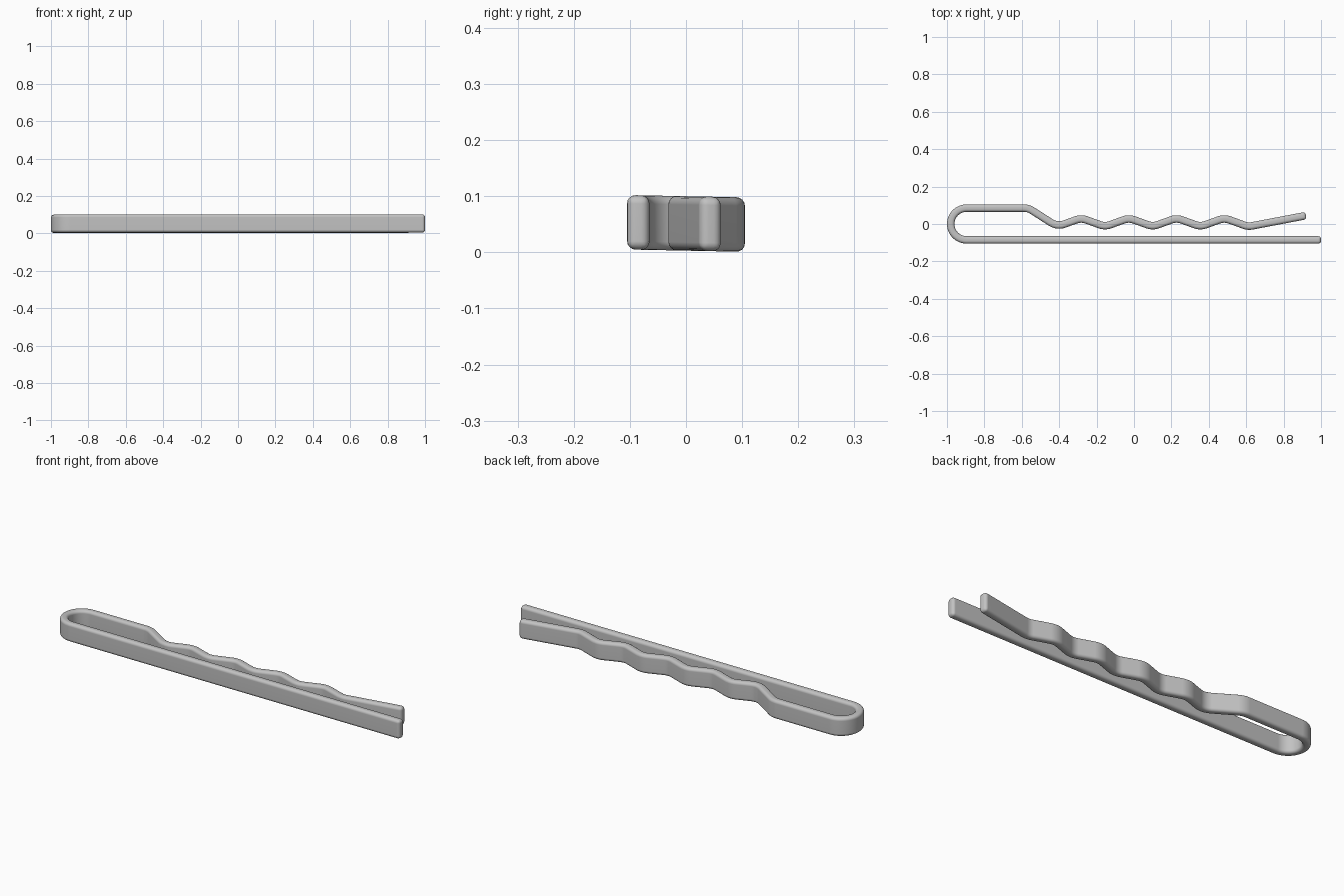
import bpy, bmesh, math
from mathutils import Vector

cube = bpy.data.objects.get("Cube")
if cube:
    bpy.data.objects.remove(cube, do_unlink=True)

THICK, HEIGHT, MID_Z, LEAN = 0.04, 0.097, 0.0515, -0.02
ARM_Y, BEND_X = 0.085, -0.895

metal = bpy.data.materials.new("grey metal")
metal.use_nodes = True
grey = (0.54, 0.54, 0.54, 1)
metal.diffuse_color = grey
metal.node_tree.nodes["Principled BSDF"].inputs["Base Color"].default_value = grey


def fillet(points, radius, steps=5):
    """Round every inner corner of a polyline with a circular arc."""
    out = [points[0]]
    for before, corner, after in zip(points, points[1:], points[2:]):
        a, b = (before - corner).normalized(), (after - corner).normalized()
        half = a.angle(b) / 2
        centre = corner + (a + b).normalized() * radius / math.sin(half)
        start = corner + a * radius / math.tan(half) - centre
        end = corner + b * radius / math.tan(half) - centre
        for i in range(steps + 1):
            out.append(centre + start.lerp(end, i / steps).normalized() * radius)
    return out + [points[-1]]


# Centre line: straight arm, round bend, then the crimped arm
bend = [Vector((BEND_X - ARM_Y * math.sin(t), -ARM_Y * math.cos(t)))
        for t in (math.pi * i / 24 for i in range(25))]
waves = [Vector((-0.41 + 0.1275 * i, 0.032 if i % 2 else -0.014)) for i in range(9)]
crimped = [bend[-1], Vector((-0.565, ARM_Y))] + waves + [Vector((0.92, 0.045))]
path = [Vector((1.0, -ARM_Y))] + bend[:-1] + fillet(crimped, 0.08)

# Ribbon outline offset to both sides of the centre line
bm = bmesh.new()
rows = []
for i, p in enumerate(path):
    before = (p - path[i - 1]).normalized() if i else (path[1] - p).normalized()
    after = (path[i + 1] - p).normalized() if i < len(path) - 1 else before
    along = (before + after).normalized()
    side = Vector((-along.y, along.x)) * THICK / 2 / along.dot(after)
    rows.append([bm.verts.new((q.x, q.y, MID_Z - HEIGHT / 2 + LEAN * q.y))
                 for q in (p - side, p + side)])
for (a, b), (c, d) in zip(rows, rows[1:]):
    bm.faces.new((a, c, d, b))

# Raise the ribbon to full height
raised = bmesh.ops.extrude_face_region(bm, geom=bm.faces[:])["geom"]
bmesh.ops.translate(bm, vec=(0, 0, HEIGHT),
                    verts=[v for v in raised if isinstance(v, bmesh.types.BMVert)])
bmesh.ops.recalc_face_normals(bm, faces=bm.faces[:])
for face in bm.faces:
    face.smooth = True
mesh = bpy.data.meshes.new("hair_pin")
bm.to_mesh(mesh)
bm.free()
mesh.materials.append(metal)
pin = bpy.data.objects.new("hair_pin", mesh)
bpy.context.collection.objects.link(pin)

# Soft rounded edges
bevel = pin.modifiers.new("rounded edges", 'BEVEL')
bevel.width = 0.015
bevel.segments = 4
bevel.limit_method = 'ANGLE'
bevel.angle_limit = math.radians(40)
bevel.use_clamp_overlap = False
pin.modifiers.new("flat sides", 'WEIGHTED_NORMAL')
